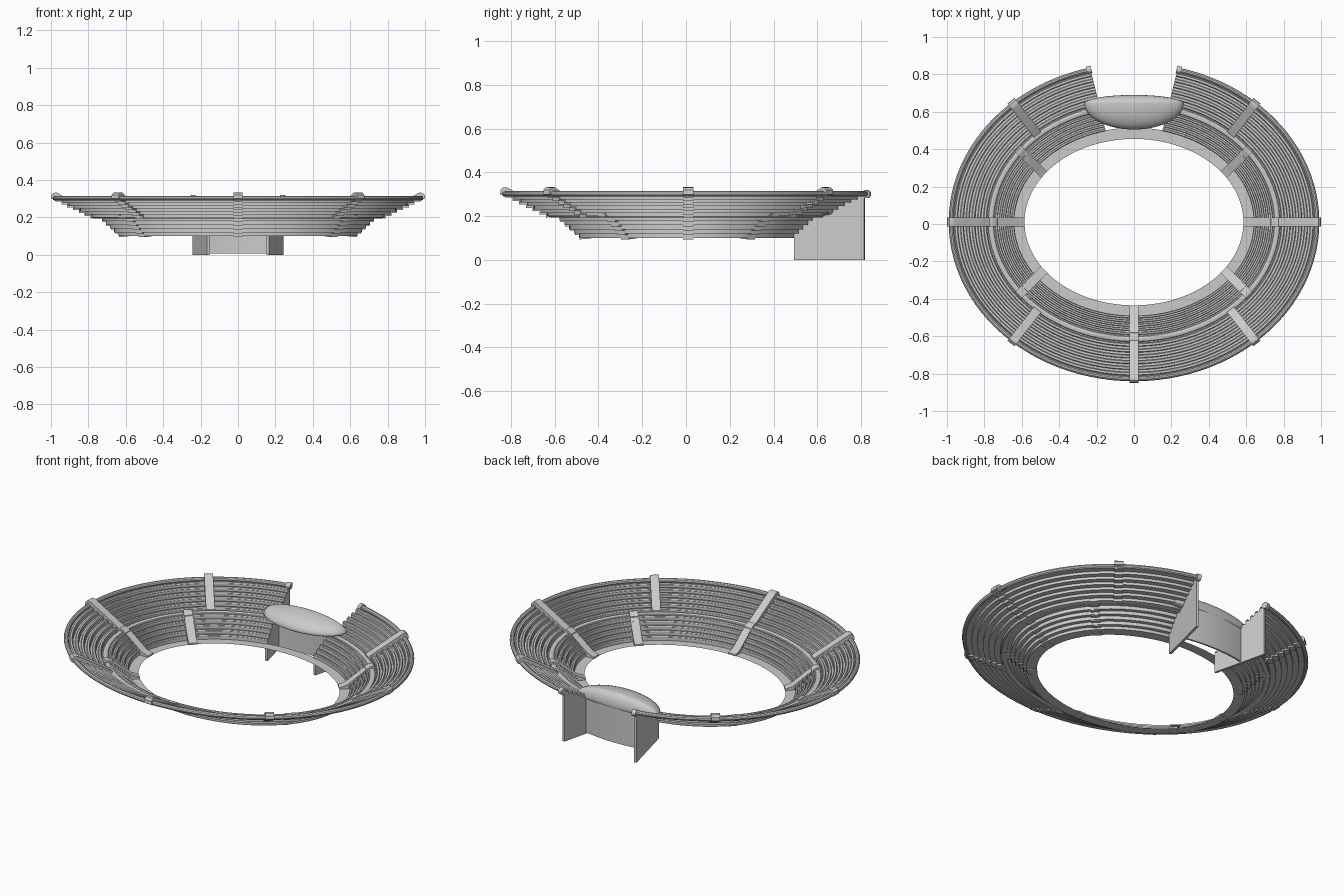
import bpy, bmesh
from math import sin, cos, pi, radians, degrees
from mathutils import Vector

if "Cube" in bpy.data.objects:
    bpy.data.objects.remove(bpy.data.objects["Cube"])

A, B, CY = 0.585, 0.445, 0.01           # inner ellipse of the bowl
GAP = radians(76.3)                      # edge of the opening at the back


def make(name, verts, faces, angle=35):
    me = bpy.data.meshes.new(name)
    me.from_pydata([tuple(v) for v in verts], [], faces)
    bm = bmesh.new()
    bm.from_mesh(me)
    bmesh.ops.recalc_face_normals(bm, faces=bm.faces)
    bm.to_mesh(me)
    bm.free()
    ob = bpy.data.objects.new(name, me)
    bpy.context.collection.objects.link(ob)
    bpy.ops.object.select_all(action='DESELECT')
    ob.select_set(True)
    bpy.context.view_layer.objects.active = ob
    bpy.ops.object.shade_smooth_by_angle(angle=radians(angle))
    return ob


def at(d, z, t):
    return Vector(((A + d) * cos(t), CY + (B + d) * sin(t), z))


def sweep(name, prof, t0, t1, n=96, closed=False, ring=False):
    """Sweep a (offset, height) profile around the ellipse."""
    m = len(prof)
    cols = n if ring else n + 1
    verts = [at(d, z, t0 + (t1 - t0) * i / n) for i in range(cols) for d, z in prof]
    faces = []
    for i in range(n):
        j = (i + 1) % cols
        for k in range(m if closed else m - 1):
            l = (k + 1) % m
            faces.append((i * m + k, j * m + k, j * m + l, i * m + l))
    if closed and not ring:
        faces += [tuple(range(m)), tuple((cols - 1) * m + k for k in range(m))]
    return make(name, verts, faces)


def steps(d, z, n, tread, rise):
    out = [(d, z)]
    for _ in range(n):
        out.append((d, z + rise))
        out.append((d + tread, z + rise))
        d, z = d + tread, z + rise
    return out


def extrude_profile(name, prof, origin, direction, width):
    """Extrude a (distance, height) outline sideways along a straight line."""
    o, u = Vector(origin), Vector(direction)
    s = Vector((-u.y, u.x, 0)) * width / 2
    m = len(prof)
    verts = [o + u * d + Vector((0, 0, z)) + s * k for k in (-1, 1) for d, z in prof]
    faces = [tuple(range(m)), tuple(range(m, 2 * m))]
    faces += [(k, (k + 1) % m, m + (k + 1) % m, m + k) for k in range(m)]
    return make(name, verts, faces)


def circle(d, z, rd, rz, n=10):
    return [(d + rd * cos(2 * pi * k / n), z + rz * sin(2 * pi * k / n)) for k in range(n)]


START, END = pi - GAP, 2 * pi + GAP
LOWER = steps(0.055, 0.10, 5, 0.022, 0.02)
UPPER = steps(0.20, 0.20, 6, 0.031, 0.0155)

# Flat inner ring, complete all round
sweep("inner_ring", [(0, 0.10), (0.06, 0.10)], 0, 2 * pi, 112, ring=True)

# Stepped seating tiers
sweep("lower_tier", LOWER + [(0.20, 0.20)], START, END)
sweep("upper_tier", UPPER + [(0.39, 0.303)], START, END)

# Low seat ridges on every row
for i in range(5):
    d, z = 0.055 + 0.022 * i, 0.12 + 0.02 * i
    sweep("lower_seat_row", [(d + 0.002, z), (d + 0.004, z + 0.007), (d + 0.012, z + 0.007),
                             (d + 0.015, z)], START, END)
for i in range(6):
    d, z = 0.20 + 0.031 * i, 0.2155 + 0.0155 * i
    sweep("upper_seat_row", [(d + 0.003, z), (d + 0.006, z + 0.007), (d + 0.017, z + 0.007),
                             (d + 0.021, z)], START, END)

# Rounded lips: walkway edge and outer rim
sweep("walkway_lip", circle(0.180, 0.202, 0.016, 0.009), START, END, closed=True)
sweep("outer_rim", circle(0.393, 0.302, 0.013, 0.013), START, END, closed=True)

# Stairway strips: smooth sloping top, stepped underside
STAIR_L = [(0.0, 0.098), (0.0, 0.108), (0.04, 0.122), (0.165, 0.218), (0.178, 0.222),
           (0.192, 0.220), (0.200, 0.210), (0.200, 0.196)] + \
    [(d - 0.004, z - 0.006) for d, z in reversed(LOWER)]
STAIR_U = [(0.185, 0.200), (0.185, 0.218), (0.20, 0.228), (0.372, 0.326), (0.386, 0.333),
           (0.402, 0.331), (0.413, 0.320), (0.415, 0.300), (0.395, 0.294)] + \
    [(d + 0.004, z - 0.008) for d, z in reversed(UPPER)]


def stair(name, prof, t, heading, mid):
    u = Vector((cos(heading), sin(heading), 0))
    extrude_profile(name, prof, at(mid, 0, t) - u * mid, u, 0.048)


for sx in (1, -1):
    for sy in (1, -1):
        def mirror(deg):
            a = radians(deg)
            a = a if sx > 0 else pi - a
            return a if sy > 0 else -a
        stair("lower_stair", STAIR_L, mirror(36.5), mirror(45), 0.10)
        stair("upper_stair", STAIR_U, mirror(48.5), mirror(52), 0.30)
for t in (0, pi, -pi / 2):
    stair("lower_stair", STAIR_L, t, t, 0.10)
    stair("upper_stair", STAIR_U, t, t, 0.30)

# Side walls and rim end caps of the opening
wall = [(0.055, 0.0)] + LOWER + UPPER + [(0.386, 0.0)]
for s in (1, -1):
    t = GAP if s > 0 else pi - GAP
    shift = Vector((0.014 * s, -0.003, 0))
    m = len(wall)
    verts = [at(d, z, t) + k * shift for k in (0, 1) for d, z in wall]
    faces = [tuple(range(m)), tuple(range(m, 2 * m))]
    faces += [(k, (k + 1) % m, m + (k + 1) % m, m + k) for k in range(m)]
    make("gap_side_wall", verts, faces)
    u = Vector((cos(t), sin(t), 0)).normalized()
    extrude_profile("rim_end_cap", circle(0.395, 0.301, 0.020, 0.019, 14),
                    at(0, 0, t) + shift * 0.5, u, 0.024)

# Curved wall behind the canopy
sweep("back_wall", [(0.222, 0.008), (0.222, 0.225), (0.232, 0.225), (0.232, 0.008)],
      GAP, pi - GAP, 24, closed=True)

# Lens-shaped canopy
bm = bmesh.new()
bmesh.ops.create_uvsphere(bm, u_segments=48, v_segments=20, radius=1)
for v in bm.verts:
    x, y, z = v.co
    v.co = (0.265 * x, 0.645 + y * (0.14 if y < 0 else 0.045),
            0.222 + z * (0.07 if z > 0 else 0.025))
me = bpy.data.meshes.new("canopy")
bm.to_mesh(me)
bm.free()
canopy = bpy.data.objects.new("canopy", me)
bpy.context.collection.objects.link(canopy)
for p in me.polygons:
    p.use_smooth = True
